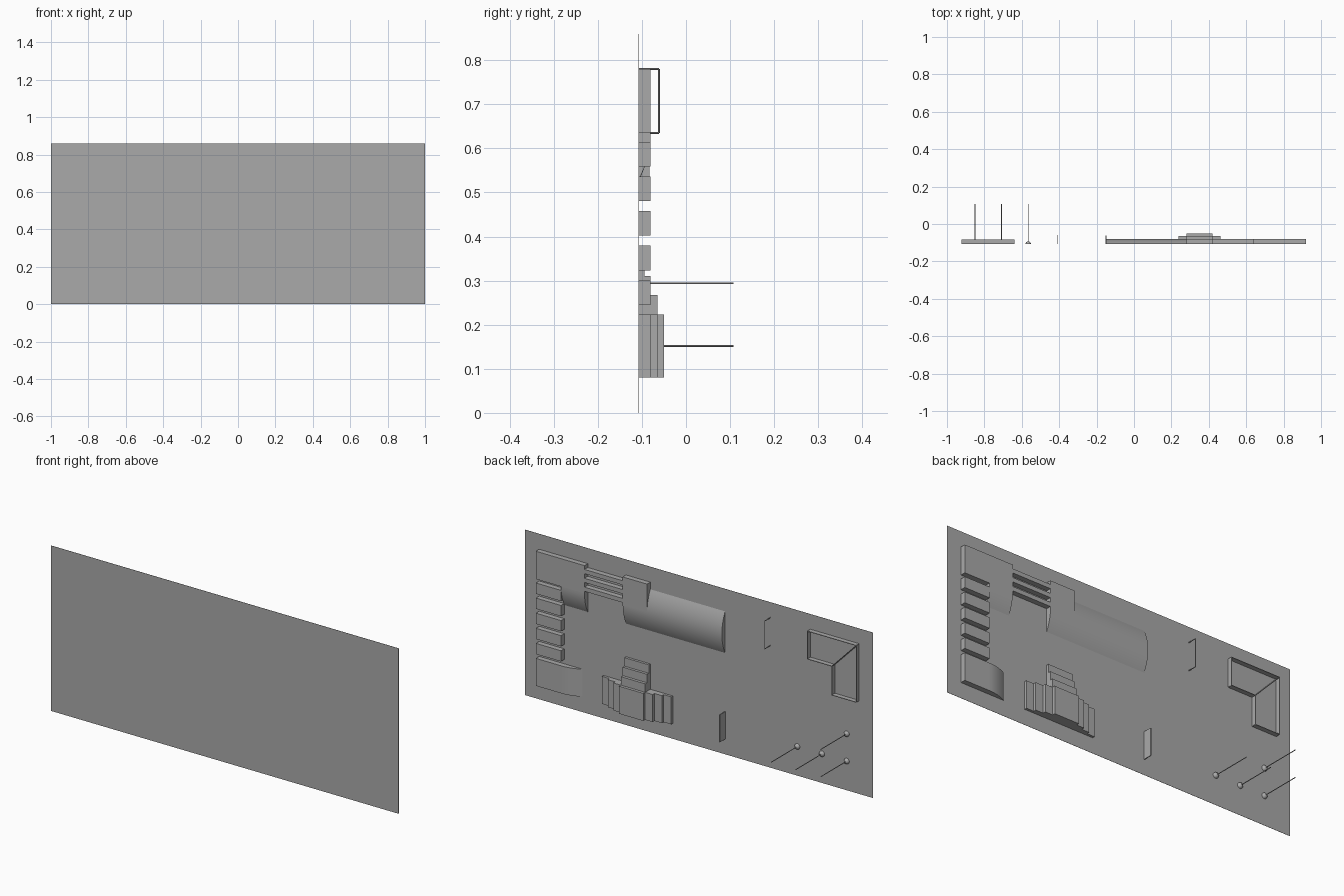
import bpy, bmesh, math
from mathutils import Matrix, Vector

if "Cube" in bpy.data.objects:
    bpy.data.objects.remove(bpy.data.objects["Cube"])

BACK = -0.108      # plane that every fitting is mounted on
DEEP = 0.028       # common depth of the fittings
BOTTOM, LOW_TOP = 0.08, 0.223
SHELF, HIGH_TOP = 0.635, 0.78

grey = bpy.data.materials.new("plain_grey")
grey.use_nodes = True
colour = (0.4, 0.4, 0.4, 1)
grey.diffuse_color = colour
grey.node_tree.nodes["Principled BSDF"].inputs["Base Color"].default_value = colour


def finish(name, bm, smooth=False):
    bmesh.ops.recalc_face_normals(bm, faces=bm.faces)
    mesh = bpy.data.meshes.new(name)
    bm.to_mesh(mesh)
    bm.free()
    mesh.materials.append(grey)
    obj = bpy.data.objects.new(name, mesh)
    bpy.context.collection.objects.link(obj)
    if smooth:
        bpy.ops.object.select_all(action="DESELECT")
        obj.select_set(True)
        bpy.context.view_layer.objects.active = obj
        bpy.ops.object.shade_smooth_by_angle(angle=math.radians(30))
    return obj


def add_box(bm, x0, x1, z0, z1, depth):
    size = Matrix.Diagonal((x1 - x0, depth, z1 - z0, 1))
    place = Matrix.Translation(((x0 + x1) / 2, BACK + depth / 2, (z0 + z1) / 2))
    bmesh.ops.create_cube(bm, size=1, matrix=place @ size)


def box(name, x0, x1, z0, z1, depth=DEEP):
    bm = bmesh.new()
    add_box(bm, x0, x1, z0, z1, depth)
    return finish(name, bm)


def prism(name, points, direction):
    """Extrude a closed outline along a direction."""
    bm = bmesh.new()
    face = bm.faces.new([bm.verts.new(p) for p in points])
    out = bmesh.ops.extrude_face_region(bm, geom=[face], use_keep_orig=True)
    moved = [v for v in out["geom"] if isinstance(v, bmesh.types.BMVert)]
    bmesh.ops.translate(bm, verts=moved, vec=direction)
    return finish(name, bm, smooth=True)


def bulge(start, end, steps=12):
    """Shallow bow: (position, depth), full depth at position zero."""
    span = [start + (end - start) * i / steps for i in range(steps + 1)]
    return [(t, DEEP * (1 - t * t)) for t in span]


def rod(bm, a, b, radius):
    a, b = Vector(a), Vector(b)
    turn = (b - a).to_track_quat("Z", "Y").to_matrix().to_4x4()
    bmesh.ops.create_cone(bm, cap_ends=True, segments=8, radius1=radius, radius2=radius,
                          depth=(b - a).length, matrix=Matrix.Translation((a + b) / 2) @ turn)


# Backing panel
box("panel", -1, 1, 0, 0.86, 0.001)

# Column of blocks along the left edge
box("upper_block", 0.64, 0.92, SHELF, HIGH_TOP)
for i in range(5):
    z = 0.559 - 0.0785 * i
    box(f"column_block_{i + 1}", 0.775, 0.92, z, z + 0.056)
box("lower_block", 0.775, 0.92, BOTTOM, LOW_TOP)

# Curved ramps falling from the blocks to the panel
REACH = 0.108
points = [(0.64, BACK + d, SHELF - t * REACH) for t, d in bulge(0, 1)]
prism("upper_ramp", points + [(0.64, BACK, SHELF)], (0.135, 0, 0))
points = [(0.775 - t * REACH, BACK + d, BOTTOM) for t, d in bulge(0, 1)]
prism("lower_ramp", points + [(0.775, BACK, BOTTOM)], (0, 0, LOW_TOP - BOTTOM))

# Slats joining the two upper blocks
for i in range(3):
    z = 0.738 - 0.046 * i
    box(f"slat_{i + 1}", 0.42, 0.64, z, z + 0.022)
box("middle_block", 0.28, 0.42, SHELF, HIGH_TOP)

# Long bowed ridge
points = [(-0.15, BACK + d, SHELF + t * 0.11) for t, d in bulge(-1, 1, 20)]
prism("long_ridge", points, (0.57, 0, 0))

# Stepped tower: steps get shallower sideways and upwards
MID = 0.35
for i, depth in enumerate((0.058, 0.043, 0.028, 0.014)):
    half = 0.07 + 0.043 * i
    box(f"tower_layer_{i + 1}", MID - half, MID + half, BOTTOM, LOW_TOP, depth)
    if i:
        box(f"tower_step_{i}", MID - 0.07, MID + 0.07, LOW_TOP, LOW_TOP + 0.044 * i, depth)

# Upright fin
box("fin", -0.152, -0.148, BOTTOM, LOW_TOP, 0.047)

# Wire handle
bm = bmesh.new()
front = BACK + 0.047
for z in (SHELF, HIGH_TOP):
    rod(bm, (-0.41, BACK, z), (-0.41, front, z), 0.002)
rod(bm, (-0.41, front, SHELF), (-0.41, front, HIGH_TOP), 0.002)
finish("wire_handle", bm, smooth=True)

# Open L-shaped tray with a mitred corner wall
corners = [(-0.64, HIGH_TOP), (-0.92, HIGH_TOP), (-0.92, 0.485),
           (-0.78, 0.485), (-0.78, SHELF), (-0.64, SHELF)]
walls = list(zip(corners, corners[1:] + corners[:1])) + [(corners[1], corners[4])]
bm = bmesh.new()
for (x0, z0), (x1, z1) in walls:
    run = Vector((x1 - x0, 0, z1 - z0))
    turn = Matrix.Rotation(-math.atan2(run.z, run.x), 4, "Y")
    place = Matrix.Translation(((x0 + x1) / 2, BACK + 0.0125, (z0 + z1) / 2))
    size = Matrix.Diagonal((run.length, 0.025, 0.003, 1))
    bmesh.ops.create_cube(bm, size=1, matrix=place @ turn @ size)
finish("corner_tray", bm)

# Pins with domed feet
for i, (x, z) in enumerate([(-0.85, 0.294), (-0.85, 0.152), (-0.708, 0.152), (-0.566, 0.152)]):
    bm = bmesh.new()
    bmesh.ops.create_uvsphere(bm, u_segments=16, v_segments=10, radius=0.015,
                              matrix=Matrix.Translation((x, BACK, z)))
    bmesh.ops.bisect_plane(bm, geom=bm.verts[:] + bm.edges[:] + bm.faces[:], clear_inner=True,
                           plane_co=(x, BACK, z), plane_no=(0, 1, 0))
    rod(bm, (x, BACK, z), (x, -BACK, z), 0.002)
    finish(f"pin_{i + 1}", bm, smooth=True)
